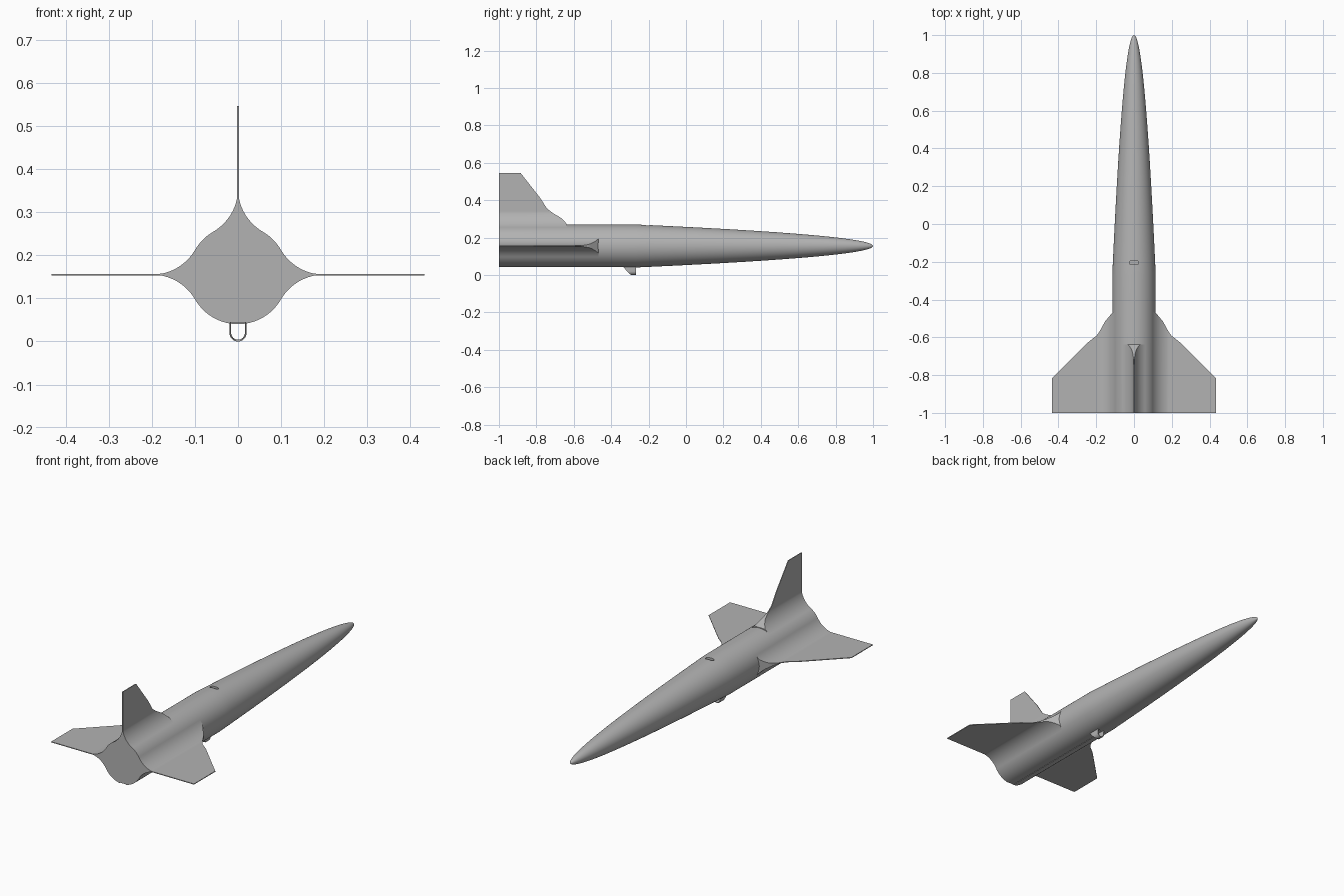
import bpy, bmesh, math
from mathutils import Vector

if "Cube" in bpy.data.objects:
    bpy.data.objects.remove(bpy.data.objects["Cube"])

AXIS_Z, R, TAIL, SHOULDER, NOSE = 0.155, 0.115, -1.0, -0.27, 1.0
FILLET = 0.116
THIN = 0.002

grey = bpy.data.materials.new("plain grey")
grey.use_nodes = True
grey.diffuse_color = (0.45, 0.45, 0.45, 1)
grey.node_tree.nodes["Principled BSDF"].inputs["Base Color"].default_value = (0.45, 0.45, 0.45, 1)


def finish(name, bm):
    bmesh.ops.recalc_face_normals(bm, faces=bm.faces)
    mesh = bpy.data.meshes.new(name)
    bm.to_mesh(mesh)
    bm.free()
    mesh.materials.append(grey)
    obj = bpy.data.objects.new(name, mesh)
    bpy.context.collection.objects.link(obj)
    return obj


def activate(obj):
    bpy.ops.object.select_all(action='DESELECT')
    obj.select_set(True)
    bpy.context.view_layer.objects.active = obj


def smooth(obj):
    activate(obj)
    bpy.ops.object.shade_smooth_by_angle(angle=math.radians(30))


def cut(obj, cutter):
    mod = obj.modifiers.new("cut", 'BOOLEAN')
    mod.operation, mod.solver, mod.object = 'DIFFERENCE', 'EXACT', cutter
    activate(obj)
    bpy.ops.object.modifier_apply(modifier=mod.name)
    bpy.data.objects.remove(cutter)


def box(name, centre, size):
    bm = bmesh.new()
    bmesh.ops.create_cube(bm, size=1)
    for v in bm.verts:
        v.co = Vector([v.co[i] * size[i] + centre[i] for i in range(3)])
    return bm


def strip_prism(name, chain_a, chain_b, back, front):
    """Solid between two matching chains of (x, z), run along y."""
    bm = bmesh.new()

    def row(chain, end):
        return [bm.verts.new((p[0], end(i), p[1])) for i, p in enumerate(chain)]

    rows = [row(chain_a, back), row(chain_a, front), row(chain_b, front), row(chain_b, back)]
    n = len(chain_a)
    for k in range(4):
        p, q = rows[k], rows[(k + 1) % 4]
        for i in range(n - 1):
            bm.faces.new((p[i], p[i + 1], q[i + 1], q[i]))
    for i in (0, n - 1):
        bm.faces.new([r[i] for r in rows])
    return finish(name, bm)


def interpolate(pts, x):
    if x <= pts[0][0]:
        return pts[0][1]
    for (a, ya), (b, yb) in zip(pts, pts[1:]):
        if x <= b:
            return ya + (yb - ya) * (x - a) / (b - a)
    return pts[-1][1]


# Body: cylinder with a power-curve nose, turned about the long axis
SEG, STEPS = 96, 40
profile = [(TAIL, R)]
for i in range(STEPS):
    s = 1 - i / STEPS
    profile.append((NOSE - (NOSE - SHOULDER) * s * s, R * s))
bm = bmesh.new()
rings = []
for y, r in profile:
    rings.append([bm.verts.new((r * math.cos(a), y, AXIS_Z + r * math.sin(a)))
                  for a in (2 * math.pi * k / SEG for k in range(SEG))])
tip = bm.verts.new((0, NOSE, AXIS_Z))
for k in range(SEG):
    j = (k + 1) % SEG
    for p, q in zip(rings, rings[1:]):
        bm.faces.new((p[k], p[j], q[j], q[k]))
    bm.faces.new((rings[-1][k], rings[-1][j], tip))
bm.faces.new(rings[0])
body = finish("body", bm)

# Slot on the back and shallow channel under the tail
slot = box("slot", (0, -0.205, 0.27), (0.048, 0.02, 0.06))
upright = [e for e in slot.edges if abs(e.verts[0].co.z - e.verts[1].co.z) > 0.03]
bmesh.ops.bevel(slot, geom=upright, offset=0.009, segments=4, affect='EDGES', profile=0.5)
cut(body, finish("slot_cutter", slot))
cut(body, finish("channel_cutter", box("channel", (0, -0.66, 0.025), (0.036, 0.78, 0.038))))
smooth(body)

# Fins: one filleted section swept to a leading edge, placed three times
centre = math.sqrt(R * R + 2 * R * FILLET)
section = [(0.08, 0.04)]
start = math.atan2(centre * (1 - R / (R + FILLET)), FILLET * (1 - R / (R + FILLET)))
for i in range(21):
    a = start * (1 - i / 20)
    section.append((centre - FILLET * math.sin(a), max(THIN, FILLET - FILLET * math.cos(a))))


def fin(name, across, tip_reach, edge):
    extra = [p[0] for p in edge if p[0] > centre + 0.003]
    pts = section + [(x, THIN) for x in extra]
    pts[-1] = (tip_reach, THIN)
    place = lambda r, h: (across[0] * r + across[1] * h, AXIS_Z + across[1] * r + across[0] * h)
    return strip_prism(name, [place(r, h) for r, h in pts], [place(r, -h) for r, h in pts],
                       lambda i: TAIL, lambda i: interpolate(edge, pts[i][0]))


wing_edge = [(0.112, -0.467), (0.153, -0.515), (0.18, -0.565), (0.197, -0.59),
             (0.245, -0.628), (0.433, -0.815)]
tail_edge = [(0.118, -0.637), (0.15, -0.668), (0.178, -0.715), (0.2, -0.743),
             (0.26, -0.782), (0.391, -0.885)]
left_wing = fin("left_wing", (1, 0), 0.433, wing_edge)
right_wing = fin("right_wing", (-1, 0), 0.433, wing_edge)
tail_fin = fin("tail_fin", (0, 1), 0.391, tail_edge)

# Small round hole near the top of the tail fin
hole = bmesh.new()
bmesh.ops.create_cone(hole, cap_ends=True, segments=20, radius1=0.009, radius2=0.009, depth=0.1)
for v in hole.verts:
    v.co = Vector((v.co.z, v.co.x - 0.915, v.co.y + 0.527))
cut(tail_fin, finish("hole_cutter", hole))
for obj in (left_wing, right_wing, tail_fin):
    smooth(obj)

# Belly loop: thin U-shaped channel with a sloped rear edge
W, T = 0.02, 0.004
angles = [math.pi + math.pi * i / 16 for i in range(17)]


def u_chain(r):
    arc = [(r * math.cos(a), W + r * math.sin(a)) for a in angles]
    return [(-r, 0.046)] + arc + [(r, 0.046)]


outer, inner = u_chain(W), u_chain(W - T)
slope = [(0.0, -0.292), (0.006, -0.303), (0.046, -0.338)]
loop = strip_prism("belly_loop", outer, inner,
                   lambda i: interpolate(slope, outer[i][1]), lambda i: -0.268)
smooth(loop)
